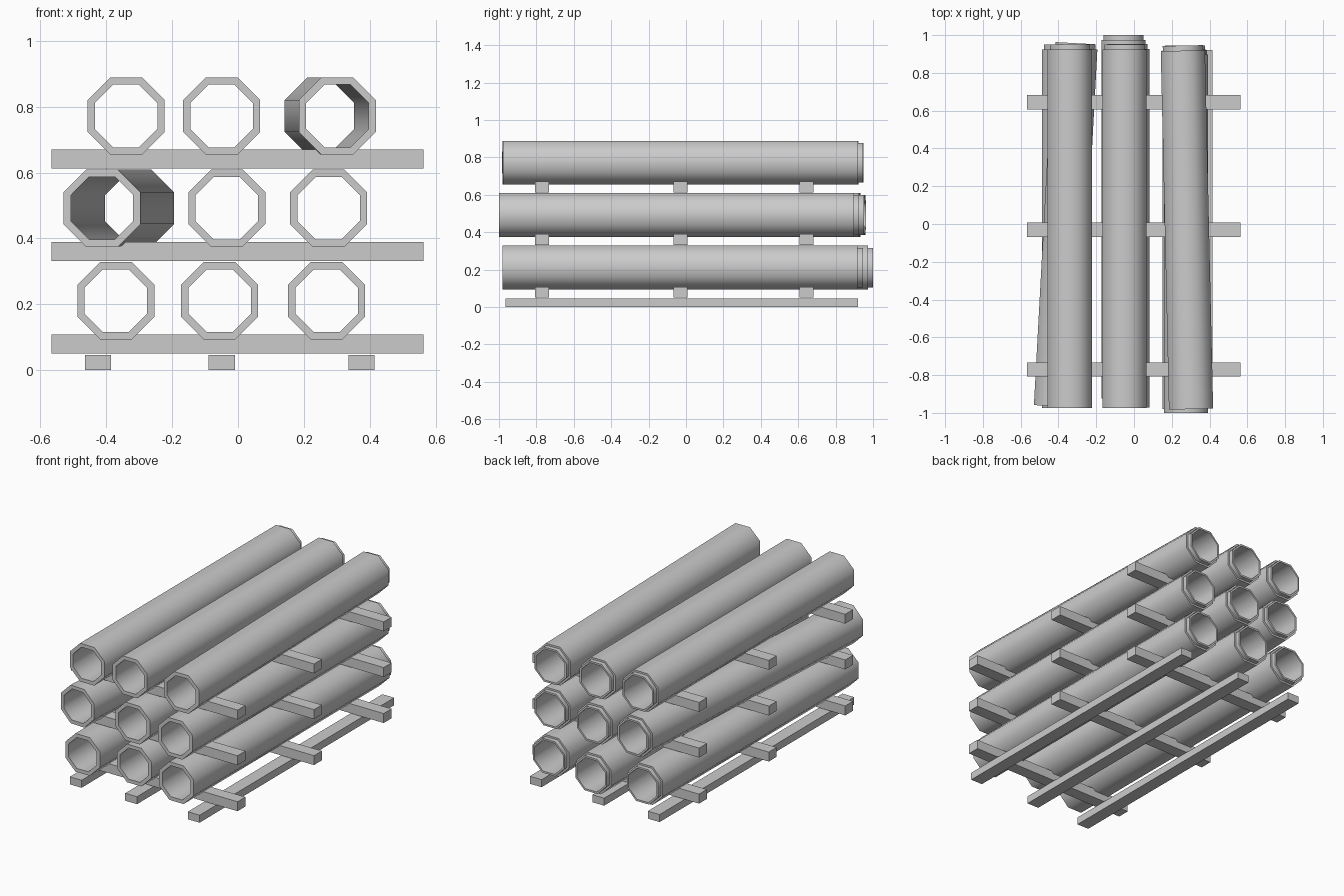
import bpy, bmesh, math

cube = bpy.data.objects.get("Cube")
if cube:
    bpy.data.objects.remove(cube, do_unlink=True)

# Single grey finish
grey = bpy.data.materials.new("plain grey")
grey.use_nodes = True
COLOR = (0.6, 0.6, 0.6, 1)
grey.diffuse_color = COLOR
grey.node_tree.nodes["Principled BSDF"].inputs["Base Color"].default_value = COLOR

SIDES = 8
LENGTH = 1.925
LIP = 0.027
OUTER, LIP_R, BORE = 0.117, 0.106, 0.095   # flat-to-centre radii


def add_object(name, bm):
    bmesh.ops.recalc_face_normals(bm, faces=bm.faces)
    mesh = bpy.data.meshes.new(name)
    bm.to_mesh(mesh)
    bm.free()
    mesh.materials.append(grey)
    obj = bpy.data.objects.new(name, mesh)
    bpy.context.collection.objects.link(obj)
    return obj


def add_pipe(name, x, z, front, shift=0):
    """Hollow octagonal pipe with a stepped back end; shift skews the back sideways."""
    shoulder = LENGTH - LIP
    profile = [(BORE, 0), (OUTER, 0), (OUTER, shoulder),
               (LIP_R, shoulder), (LIP_R, LENGTH), (BORE, LENGTH)]
    bm = bmesh.new()
    rings = []
    for apothem, y in profile:
        r = apothem / math.cos(math.pi / SIDES)
        angles = [(i + 0.5) * math.tau / SIDES for i in range(SIDES)]
        rings.append([bm.verts.new((r * math.cos(a), y, r * math.sin(a))) for a in angles])
    for k, ring in enumerate(rings):
        following = rings[(k + 1) % len(rings)]
        for i in range(SIDES):
            j = (i + 1) % SIDES
            bm.faces.new((ring[i], ring[j], following[j], following[i]))
    obj = add_object(name, bm)
    obj.location = (x, front, z)
    obj.rotation_euler.z = -math.atan2(shift, LENGTH)
    bpy.ops.object.select_all(action='DESELECT')
    obj.select_set(True)
    bpy.context.view_layer.objects.active = obj
    bpy.ops.object.shade_smooth_by_angle(angle=math.radians(60))


def add_beam(name, x0, x1, y0, y1, z0, z1):
    bm = bmesh.new()
    bmesh.ops.create_cube(bm, size=1)
    bmesh.ops.scale(bm, vec=(x1 - x0, y1 - y0, z1 - z0), verts=bm.verts)
    obj = add_object(name, bm)
    obj.location = ((x0 + x1) / 2, (y0 + y1) / 2, (z0 + z1) / 2)


# Ground runners along the stack
for side, x in (("right", -0.425), ("middle", -0.049), ("left", 0.375)):
    add_beam("runner_" + side, x - 0.04, x + 0.04, -0.965, 0.92, 0, 0.046)

# Cross beams below every layer
for layer, z in (("bottom", 0.05), ("middle", 0.332), ("top", 0.612)):
    for place, y in (("front", -0.77), ("centre", -0.03), ("back", 0.645)):
        add_beam(f"cross_beam_{layer}_{place}", -0.567, 0.563,
                 y - 0.038, y + 0.038, z, z + 0.058)

# Pipes: x, front end y, sideways shift of the back end
layers = {
    "bottom": (0.211, [(-0.371, -0.975, 0), (-0.056, -0.925, 0), (0.269, -0.98, 0)]),
    "middle": (0.492, [(-0.413, -0.965, 0.104), (-0.034, -0.972, 0), (0.275, -1.0, 0)]),
    "top": (0.772, [(-0.34, -0.975, 0), (-0.05, -0.975, 0), (0.302, -0.98, -0.044)]),
}
for layer, (z, pipes) in layers.items():
    for side, (x, front, shift) in zip(("right", "middle", "left"), pipes):
        add_pipe(f"pipe_{layer}_{side}", x, z, front, shift)
